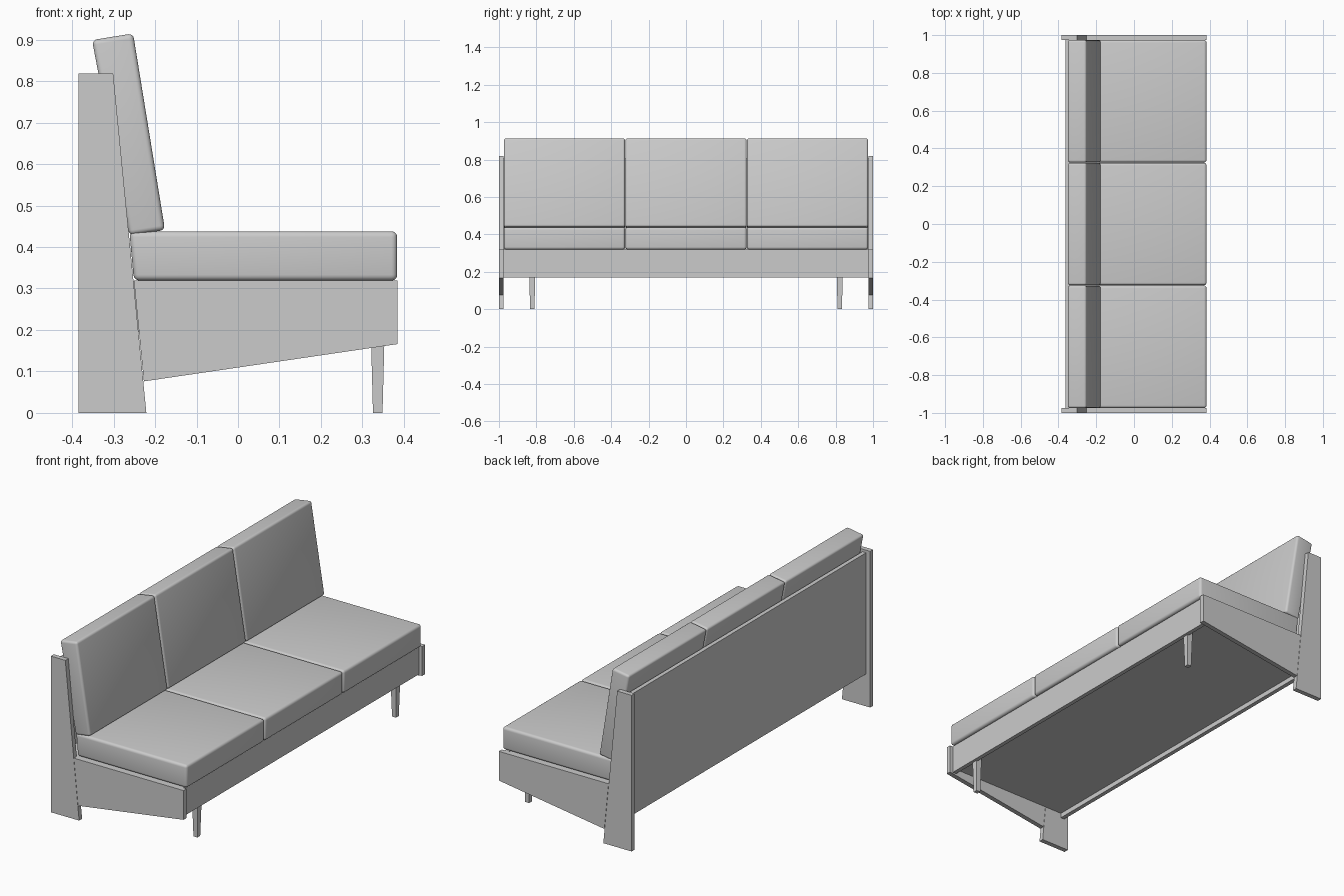
import bpy, bmesh

if "Cube" in bpy.data.objects:
    bpy.data.objects.remove(bpy.data.objects["Cube"])


def prism(name, profile, y0, y1, bevel=0.0):
    """Extrude an (x, z) profile from y0 to y1, optionally rounding the edges."""
    bm = bmesh.new()
    face = bm.faces.new([bm.verts.new((x, y0, z)) for x, z in profile])
    ext = bmesh.ops.extrude_face_region(bm, geom=[face])
    moved = [g for g in ext["geom"] if isinstance(g, bmesh.types.BMVert)]
    bmesh.ops.translate(bm, verts=moved, vec=(0, y1 - y0, 0))
    bmesh.ops.recalc_face_normals(bm, faces=bm.faces)
    if bevel:
        bmesh.ops.bevel(bm, geom=bm.edges[:], offset=bevel, segments=4,
                        profile=0.5, affect='EDGES')
    mesh = bpy.data.meshes.new(name)
    bm.to_mesh(mesh)
    bm.free()
    obj = bpy.data.objects.new(name, mesh)
    bpy.context.collection.objects.link(obj)
    if bevel:
        bpy.context.view_layer.objects.active = obj
        bpy.ops.object.select_all(action='DESELECT')
        obj.select_set(True)
        bpy.ops.object.shade_smooth_by_angle()
    return obj


def rect(x0, x1, z0, z1):
    return [(x0, z0), (x1, z0), (x1, z1), (x0, z1)]


def tapered_leg(name, x, y, height, top, bottom):
    bm = bmesh.new()
    bmesh.ops.create_cube(bm, size=1)
    for v in bm.verts:
        w = top if v.co.z > 0 else bottom
        v.co = (x + v.co.x * w, y + v.co.y * w, (v.co.z + 0.5) * height)
    mesh = bpy.data.meshes.new(name)
    bm.to_mesh(mesh)
    bm.free()
    bpy.context.collection.objects.link(bpy.data.objects.new(name, mesh))


INNER = 0.975  # inner face of the side boards

# Side boards and front legs, one set per end
back_side = [(-0.385, 0), (-0.221, 0), (-0.301, 0.818), (-0.385, 0.818)]
seat_side = [(-0.227, 0.076), (0.385, 0.166), (0.385, 0.319), (-0.251, 0.319)]
for side, s in (("left", -1), ("right", 1)):
    prism(f"back_side_board_{side}", back_side, s * INNER, s)
    prism(f"seat_side_board_{side}", seat_side, s * INNER, s)
    tapered_leg(f"front_leg_{side}", 0.337, s * 0.822, 0.21, 0.034, 0.023)

# Frame between the side boards
prism("front_rail", rect(0.345, 0.367, 0.17, 0.319), -INNER, INNER)
prism("seat_base", rect(-0.345, 0.35, 0.195, 0.317), -INNER, INNER)
prism("back_board", rect(-0.362, -0.34, 0.17, 0.805), -INNER, INNER)

# Three seat cushions and three back cushions
seat = [(-0.251, 0.319), (0.384, 0.319), (0.384, 0.438), (-0.262, 0.438)]
back = [(-0.262, 0.428), (-0.176, 0.441), (-0.253, 0.915), (-0.352, 0.899)]
width = 2 * INNER / 3
for i in range(3):
    y0 = -INNER + i * width
    prism(f"seat_cushion_{i + 1}", seat, y0 + 0.001, y0 + width - 0.001, 0.014)
    prism(f"back_cushion_{i + 1}", back, y0 + 0.001, y0 + width - 0.001, 0.012)
